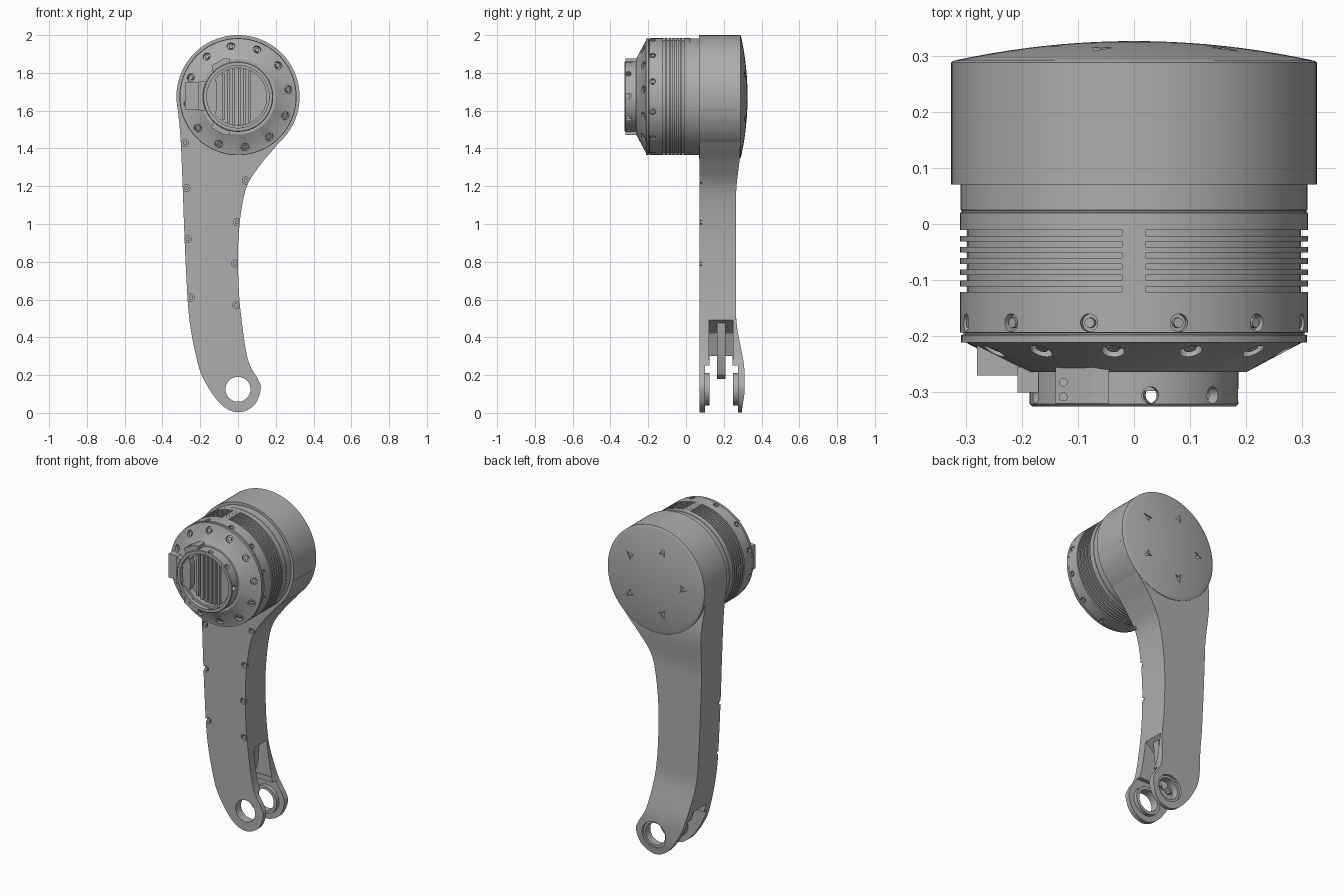
import bpy, bmesh
from math import sin, cos, pi, radians
from mathutils import Vector, Matrix

if "Cube" in bpy.data.objects:
    bpy.data.objects.remove(bpy.data.objects["Cube"])

HUB_Z = 1.674   # height of the motor axis
EYE_Z = 0.125   # height of the pivot hole

grey = bpy.data.materials.new("mid_grey")
grey.use_nodes = True
COLOUR = (0.42, 0.42, 0.42, 1)
grey.diffuse_color = COLOUR
grey.node_tree.nodes["Principled BSDF"].inputs["Base Color"].default_value = COLOUR


def finish(name, bm):
    bmesh.ops.recalc_face_normals(bm, faces=bm.faces)
    mesh = bpy.data.meshes.new(name)
    bm.to_mesh(mesh)
    bm.free()
    mesh.materials.append(grey)
    ob = bpy.data.objects.new(name, mesh)
    bpy.context.collection.objects.link(ob)
    return ob


def add_prism(bm, pts, y0, y1):
    """Extrude an (x, z) outline from y0 to y1."""
    face = bm.faces.new([bm.verts.new((x, y0, z)) for x, z in pts])
    new = bmesh.ops.extrude_face_region(bm, geom=[face])["geom"]
    moved = [v for v in new if isinstance(v, bmesh.types.BMVert)]
    bmesh.ops.translate(bm, verts=moved, vec=(0, y1 - y0, 0))


def prism(name, outlines, y0, y1):
    bm = bmesh.new()
    for pts in outlines:
        add_prism(bm, pts, y0, y1)
    return finish(name, bm)


def rect(x0, x1, z0, z1):
    return [(x0, z0), (x1, z0), (x1, z1), (x0, z1)]


def lathe(name, profile, closed=False, z=HUB_Z, n=96):
    """Spin an (r, y) profile about the y direction."""
    bm = bmesh.new()
    rings = [[bm.verts.new((r * cos(2 * pi * i / n), y, z + r * sin(2 * pi * i / n)))
              for i in range(n)] for r, y in profile]
    pairs = list(zip(rings, rings[1:]))
    if closed:
        pairs.append((rings[-1], rings[0]))
    else:
        bm.faces.new(rings[0])
        bm.faces.new(rings[-1])
    for a, b in pairs:
        for i in range(n):
            j = (i + 1) % n
            bm.faces.new((a[i], a[j], b[j], b[i]))
    return finish(name, bm)


def pegs(name, spots, r, depth, n=20):
    """Cylinders centred on each (position, direction)."""
    bm = bmesh.new()
    for pos, axis in spots:
        turn = Vector(axis).to_track_quat('Z', 'Y').to_matrix().to_4x4()
        bmesh.ops.create_cone(bm, cap_ends=True, segments=n, radius1=r, radius2=r,
                              depth=depth, matrix=Matrix.Translation(pos) @ turn)
    return finish(name, bm)


def around(count, start, r, y, out=1.0, along=0.0):
    """Evenly spaced spots round the motor axis."""
    spots = []
    for k in range(count):
        a = radians(start) + 2 * pi * k / count
        spots.append(((r * cos(a), y, HUB_Z + r * sin(a)),
                      (out * cos(a), along, out * sin(a))))
    return spots


def cut(target, cutter):
    cutter.hide_render = True
    mod = target.modifiers.new("cut", 'BOOLEAN')
    mod.operation = 'DIFFERENCE'
    mod.solver = 'EXACT'
    mod.object = cutter
    bpy.context.view_layer.objects.active = target
    bpy.ops.object.modifier_apply(modifier=mod.name)
    bpy.data.objects.remove(cutter)


def spline(pts, steps=6):
    """Smooth curve through the points."""
    p = [Vector(q) for q in pts]
    p = [2 * p[0] - p[1]] + p + [2 * p[-1] - p[-2]]
    out = []
    for a, b, c, d in zip(p, p[1:], p[2:], p[3:]):
        for i in range(steps):
            t = i / steps
            out.append(0.5 * (2 * b + (c - a) * t + (2 * a - 5 * b + 4 * c - d) * t * t
                              + (3 * b - a - 3 * c + d) * t ** 3))
    return out + [p[-2]]


def ease(a, b, z):
    t = min(max((z - a) / (b - a), 0), 1)
    return t * t * (3 - 2 * t)


# Curved arm with a back that swells toward both ends
outline = spline([(-.319, 1.61), (-.304, 1.45), (-.293, 1.2), (-.286, 1.0), (-.275, .75),
                  (-.258, .5), (-.217, .28), (-.175, .165), (-.09, .045), (0, .003),
                  (.085, .04), (.12, .125), (.105, .18), (.053, .28), (.018, .5),
                  (.002, .7), (.004, .95), (.04, 1.18), (.116, 1.31), (.2, 1.41),
                  (.29, 1.527), (.321, 1.61)])
bm = bmesh.new()
add_prism(bm, outline, .071, .265)
for k in range(1, 40):
    bmesh.ops.bisect_plane(bm, geom=bm.verts[:] + bm.edges[:] + bm.faces[:],
                           plane_co=(0, 0, k * .04), plane_no=(0, 0, 1))
for v in bm.verts:
    if v.co.y > .2:
        z = v.co.z
        v.co.y += .045 * (1 - ease(.2, .52, z)) - .014 * (1 - ease(0, .12, z))
        v.co.y += .022 * ease(1.15, 1.4, z) * (1 - ease(1.4, 1.61, z))
arm = finish("arm", bm)

# Fork slot, stepped roof and sloped pocket at the foot of the arm
cut(arm, prism("slot_cutter", [rect(-.5, .5, -.1, .25)], .1, .275))
cut(arm, prism("roof_cutter", [rect(-.5, .5, .2, .3)], .125, .245))
cut(arm, prism("pocket_cutter", [[(-.12, .28), (.3, .28), (.3, .51), (.04, .51), (-.07, .42)]],
               .122, .25))
cut(arm, pegs("eye_cutter", [((0, .2, EYE_Z), (0, 1, 0))], .066, .5, 64))
cut(arm, pegs("recess_cutter", [((0, .32, EYE_Z), (0, 1, 0))], .08, .05, 64))

# Screws along the arm edges
arm_screws = [((x, .071, z), (0, 1, 0)) for x, z in
              [(-.28, 1.43), (-.273, 1.19), (-.267, .92), (-.25, .61),
               (.042, 1.23), (-.006, 1.01), (-.016, .79), (-.009, .57)]]
cut(arm, pegs("screw_hole_cutter", arm_screws, .019, .03))
pegs("arm_screws", [((x, .081, z), d) for (x, y, z), d in arm_screws], .011, .016)

# Bearing collars and centre rib inside the fork
for side, y0, y1 in (("front", .095, .124), ("rear", .25, .28)):
    lathe(side + "_collar", [(.066, y0), (.085, y0), (.085, y1), (.066, y1)],
          closed=True, z=EYE_Z, n=64)
prism("fork_rib", [[(-.2, .34), (-.15, .2), (-.1, .18), (-.07, .2), (-.01, .36),
                    (0, .5), (-.2, .5)]], .165, .208)

# Shell with a shallow domed cap
dome = [(.326 * f, .29 + .036 * (1 - f * f)) for f in
        (.985, .94, .88, .8, .7, .6, .5, .4, .3, .2, .1, .03)]
shell = lathe("hub_shell", [(.3, .07), (.326, .07), (.326, .288)] + dome)
arrow = [(.23, 0), (.178, .02), (.19, 0), (.178, -.02)]
marks = []
for k in range(5):
    a = radians(108 - 72 * k)
    marks.append([(u * cos(a) - v * sin(a), HUB_Z + u * sin(a) + v * cos(a)) for u, v in arrow])
cut(shell, prism("arrow_cutter", marks, .304, .34))

# Motor housing with cooling grooves
profile = [(.16, -.262), (.2, -.264), (.3, -.211), (.308, -.211), (.308, -.198),
           (.304, -.197), (.304, -.194), (.31, -.193)]
for k in range(6):
    y = -.121 + k * .02
    profile += [(.31, y), (.298, y), (.298, y + .01), (.31, y + .01)]
profile += [(.31, .02), (.307, .021), (.307, .024), (.309, .025), (.309, .09)]
motor = lathe("motor_housing", profile)
cut(motor, pegs("cone_hole_cutter", around(12, 8, .27, -.227, .46, -.89), .021, .03))
cut(motor, pegs("side_hole_cutter", around(12, 15, .31, -.176), .016, .03))
pegs("cone_screws", around(12, 8, .264, -.216, .46, -.89), .011, .016)
pegs("side_screws", around(12, 15, .299, -.176), .009, .016)
for side, s in (("top", 1), ("bottom", -1)):
    z0, z1 = sorted((HUB_Z + s * .29, HUB_Z + s * .3093))
    prism(side + "_groove_bridge", [rect(-.021, .021, z0, z1)], -.125, -.005)

# Front collar with cross holes
ring = lathe("front_ring", [(.165, -.325), (.182, -.325), (.186, -.321), (.186, -.255),
                            (.165, -.255)], closed=True)
cut(ring, pegs("ring_hole_cutter", around(9, 1, .176, -.305), .015, .05))
lathe("inner_lip", [(.152, -.298), (.167, -.298), (.167, -.255), (.152, -.255)], closed=True)

# Cooling slats inside the collar
slats = []
for k in range(6):
    x = -.085 + k * .028
    h = (.15 ** 2 - x * x) ** .5
    slats.append(rect(x, x + .014, HUB_Z - h, HUB_Z + h))
prism("cooling_slats", slats, -.278, -.255)

# Connector blocks and clamp tabs around the collar
prism("side_connector", [rect(-.28, -.19, 1.605, 1.75)], -.27, -.215)
prism("connector_bridge", [rect(-.208, -.17, 1.6, 1.755)], -.3, -.255)
prism("inner_connector", [[(-.165, 1.6), (-.125, 1.575), (-.11, 1.61), (-.11, 1.74),
                           (-.125, 1.775), (-.165, 1.75)]], -.3, -.255)
for side, s in (("top", 1), ("bottom", -1)):
    tab = [(-.14, .165), (-.13, .125), (-.045, .16), (-.045, .203), (-.075, .203)]
    clamp = prism(side + "_clamp", [[(x, HUB_Z + s * z) for x, z in tab]], -.32, -.25)
    holes = [((-.126, y, HUB_Z + s * .17), (0, 0, 1)) for y in (-.308, -.282)]
    cut(clamp, pegs("clamp_hole_cutter", holes, .007, .02))

# Smooth shading that keeps the machined edges crisp
bpy.ops.object.select_all(action='DESELECT')
for ob in bpy.context.scene.objects:
    if ob.type == 'MESH' and grey.name in ob.data.materials:
        ob.select_set(True)
        bpy.context.view_layer.objects.active = ob
bpy.ops.object.shade_smooth_by_angle(angle=radians(30))
